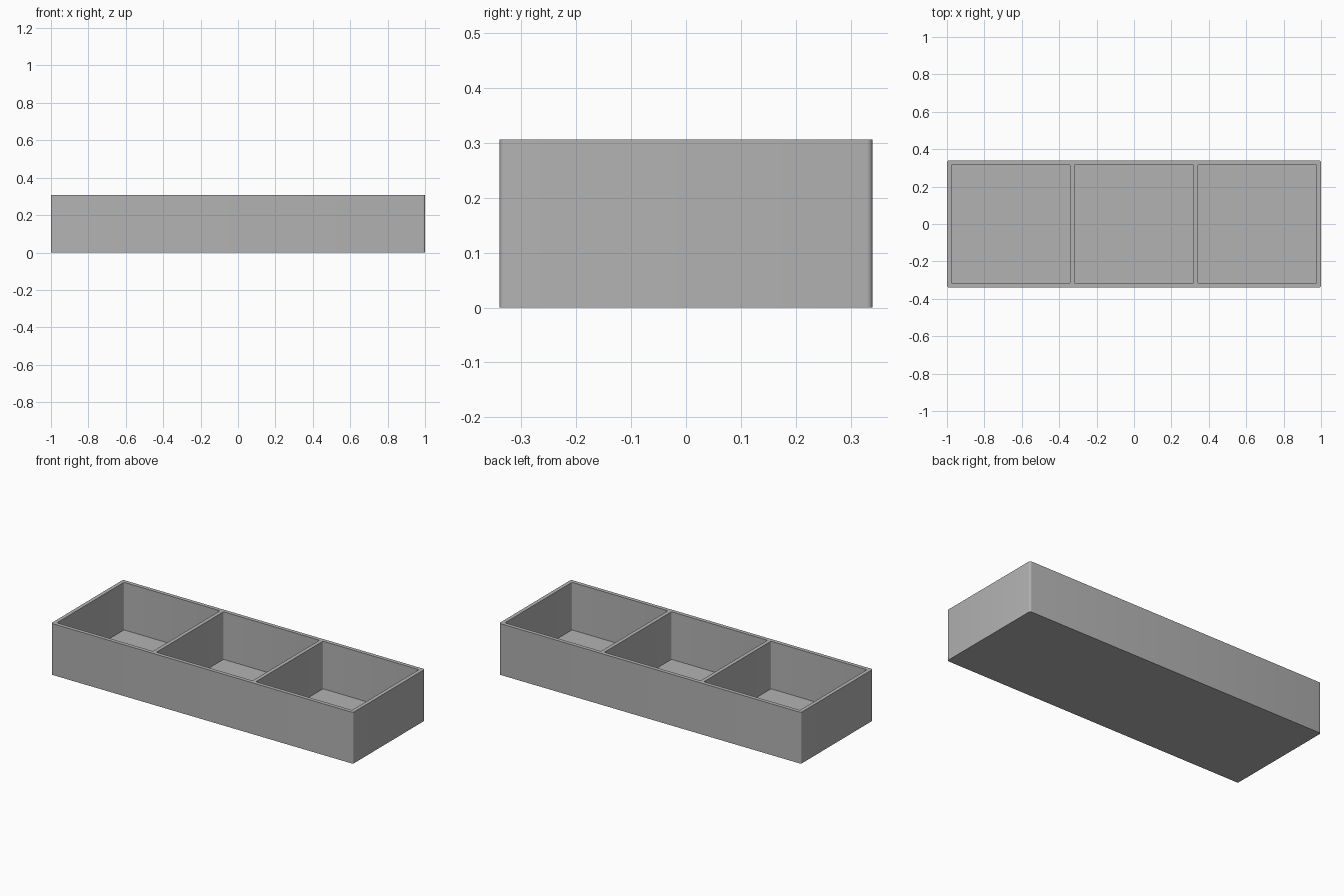
import bpy
import bmesh

cube = bpy.data.objects.get("Cube")
if cube:
    bpy.data.objects.remove(cube, do_unlink=True)

LENGTH, DEPTH, HEIGHT = 2.0, 0.68, 0.307
WALL, FLOOR, COUNT = 0.023, 0.022, 3
CELL = (LENGTH - WALL * (COUNT + 1)) / COUNT

grey = bpy.data.materials.new("grey plastic")
grey.use_nodes = True
colour = (0.45, 0.45, 0.45, 1)
grey.diffuse_color = colour
grey.node_tree.nodes["Principled BSDF"].inputs["Base Color"].default_value = colour


def rounded_block(name, size, centre, radius):
    """Box with rounded vertical corners."""
    bm = bmesh.new()
    bmesh.ops.create_cube(bm, size=1)
    bmesh.ops.scale(bm, vec=size, verts=bm.verts)
    bmesh.ops.translate(bm, vec=centre, verts=bm.verts)
    upright = [e for e in bm.edges
               if abs(e.verts[0].co.z - e.verts[1].co.z) > 0.01]
    bmesh.ops.bevel(bm, geom=upright, offset=radius, segments=5,
                    profile=0.5, affect='EDGES')
    mesh = bpy.data.meshes.new(name)
    bm.to_mesh(mesh)
    bm.free()
    mesh.materials.append(grey)
    obj = bpy.data.objects.new(name, mesh)
    bpy.context.collection.objects.link(obj)
    return obj


# Outer body of the tray
tray = rounded_block("tray", (LENGTH, DEPTH, HEIGHT), (0, 0, HEIGHT / 2), 0.01)

# Three open compartments cut from the top
for i in range(COUNT):
    x = (i - (COUNT - 1) / 2) * (CELL + WALL)
    cutter = rounded_block("compartment_cutter", (CELL, DEPTH - 2 * WALL, HEIGHT),
                           (x, 0, FLOOR + HEIGHT / 2), 0.005)
    cutter.hide_render = True
    cutter.hide_set(True)
    cut = tray.modifiers.new("compartment", 'BOOLEAN')
    cut.operation = 'DIFFERENCE'
    cut.solver = 'EXACT'
    cut.object = cutter

# Smooth only the rounded corners
bpy.ops.object.select_all(action='DESELECT')
bpy.context.view_layer.objects.active = tray
tray.select_set(True)
for cut in list(tray.modifiers):
    bpy.ops.object.modifier_apply(modifier=cut.name)
for obj in [o for o in bpy.data.objects if o.name.startswith("compartment_cutter")]:
    bpy.data.objects.remove(obj, do_unlink=True)
bpy.ops.object.shade_smooth_by_angle(angle=0.6)
